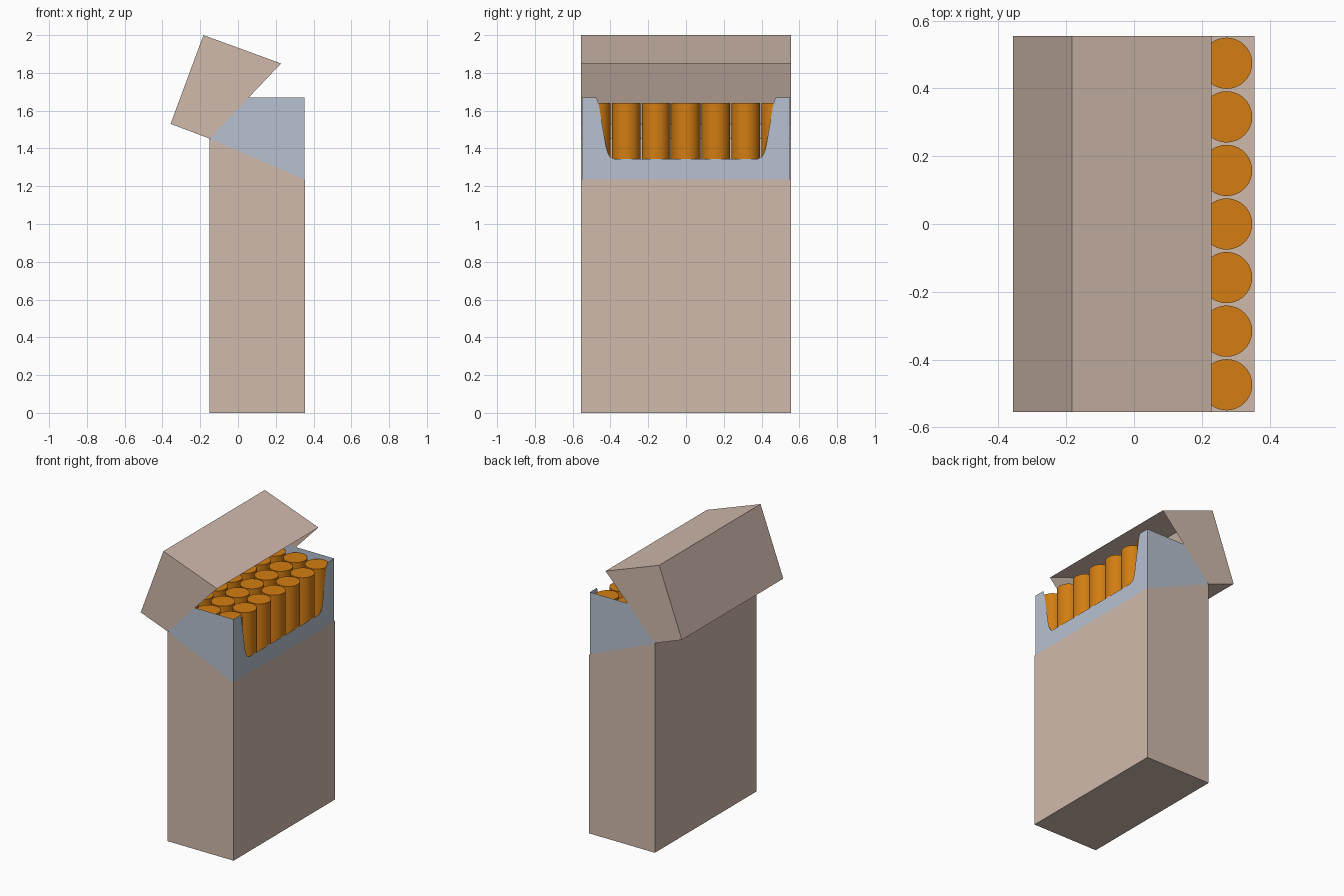
import bpy, bmesh

HALF = 0.555          # half width of the carton along y
BACK, FRONT = -0.15, 0.355

cube = bpy.data.objects.get("Cube")
if cube:
    bpy.data.objects.remove(cube, do_unlink=True)


def material(name, rgb):
    mat = bpy.data.materials.new(name)
    mat.use_nodes = True
    mat.diffuse_color = (*rgb, 1)
    mat.node_tree.nodes["Principled BSDF"].inputs["Base Color"].default_value = (*rgb, 1)
    return mat


carton = material("taupe card", (0.63, 0.49, 0.415))
liner = material("pale blue card", (0.47, 0.535, 0.63))
orange = material("orange paper", (0.65, 0.205, 0.006))


def finish(name, bm, mat):
    mesh = bpy.data.meshes.new(name)
    bm.to_mesh(mesh)
    bm.free()
    mesh.materials.append(mat)
    obj = bpy.data.objects.new(name, mesh)
    bpy.context.collection.objects.link(obj)
    return obj


def open_carton(name, profile, mat):
    """Card shell from an xz outline; the edge from last to first point stays open."""
    bm = bmesh.new()
    left = [bm.verts.new((x, HALF, z)) for x, z in profile]
    right = [bm.verts.new((x, -HALF, z)) for x, z in profile]
    bm.faces.new(left)
    bm.faces.new(right[::-1])
    for i in range(len(profile) - 1):
        bm.faces.new((left[i + 1], left[i], right[i], right[i + 1]))
    return finish(name, bm, mat)


# Lower box with a slanted open top
open_carton("box", [(BACK, 1.452), (BACK, 0), (FRONT, 0), (FRONT, 1.235)][::-1], carton)

# Tilted-back lid, open towards the box
open_carton("lid", [(BACK, 1.452), (-0.357, 1.53), (-0.183, 2.0), (0.228, 1.85)], carton)

# Inner liner: notched front panel and two side panels
bm = bmesh.new()
low, top, side, face_x = 1.0, 1.67, 0.551, 0.351
half_notch = [(side, low), (side, top), (0.476, top), (0.468, 1.655), (0.46, 1.62),
              (0.425, 1.42), (0.415, 1.38), (0.402, 1.355), (0.38, 1.345)]
outline = half_notch + [(-y, z) for y, z in reversed(half_notch)]
front = [bm.verts.new((face_x, y, z)) for y, z in outline]
bm.faces.new(front)
for lower, upper, y in ((front[0], front[1], side), (front[-1], front[-2], -side)):
    back_low = bm.verts.new((BACK + 0.004, y, low))
    back_top = bm.verts.new((BACK + 0.004, y, top))
    bm.faces.new((lower, back_low, back_top, upper))
bmesh.ops.recalc_face_normals(bm, faces=bm.faces)
finish("inner_liner", bm, liner)

# Three rows of seven sticks
bpy.ops.mesh.primitive_cylinder_add(vertices=40, radius=0.0755, depth=1.62,
                                    location=(0.273, 0, 0.83))
stick = bpy.context.object
stick.name = "stick"
stick.data.materials.append(orange)
bpy.ops.object.shade_smooth_by_angle()
for row in range(3):
    for col in range(-3, 4):
        copy = stick if (row, col) == (0, 0) else stick.copy()
        copy.location = (0.273 - 0.166 * row, 0.158 * col, 0.83)
        if copy is not stick:
            copy.name = f"stick_{row + 1}_{col + 4}"
            bpy.context.collection.objects.link(copy)
